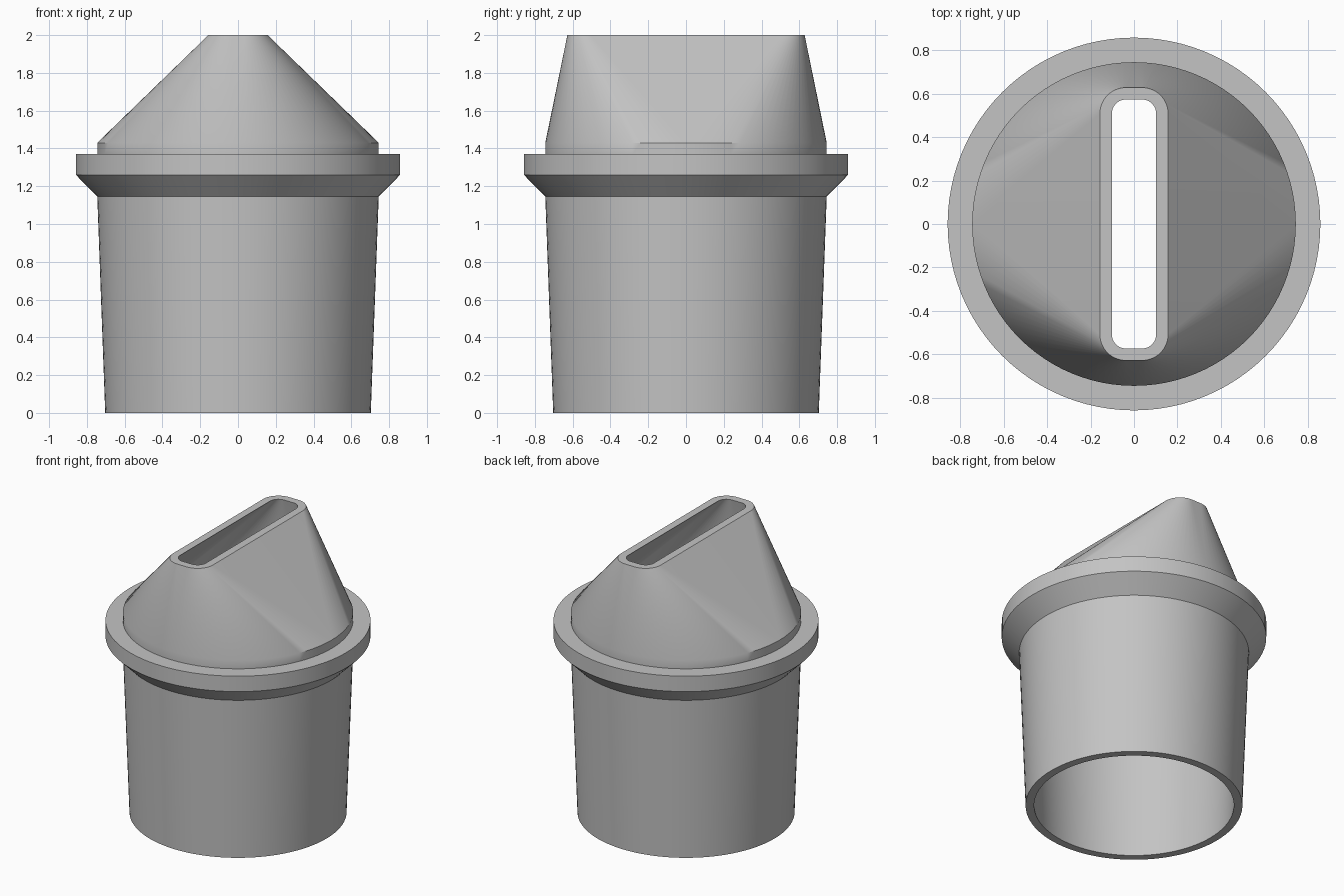
import bpy, bmesh, math

cube = bpy.data.objects.get("Cube")
if cube:
    bpy.data.objects.remove(cube, do_unlink=True)

STEPS = 24  # segments per quarter turn

grey = bpy.data.materials.new("plain grey")
grey.use_nodes = True
colour = (0.55, 0.55, 0.55, 1)
grey.diffuse_color = colour
grey.node_tree.nodes["Principled BSDF"].inputs["Base Color"].default_value = colour


def ring(z, radius, cx=0, cy=0):
    """Rounded rectangle: four quarter arcs centred on (+-cx, +-cy)."""
    points = []
    for q, (sx, sy) in enumerate([(1, 1), (-1, 1), (-1, -1), (1, -1)]):
        for i in range(STEPS + 1):
            a = math.pi / 2 * (q + i / STEPS)
            points.append((sx * cx + radius * math.cos(a),
                           sy * cy + radius * math.sin(a), z))
    return points


# Outer wall, collar and slotted nozzle, then back down the inner wall
rings = [
    ring(0, 0.703),
    ring(1.145, 0.745),
    ring(1.26, 0.858),
    ring(1.37, 0.858),
    ring(1.37, 0.745),
    ring(1.43, 0.745),
    ring(2.0, 0.12, 0.037, 0.508),
    ring(2.0, 0.065, 0.037, 0.508),
    ring(1.41, 0.69),
    ring(1.145, 0.69),
    ring(0, 0.648),
]

bm = bmesh.new()
loops = [[bm.verts.new(p) for p in r] for r in rings]
count = len(loops[0])
for k, lower in enumerate(loops):
    upper = loops[(k + 1) % len(loops)]
    for i in range(count):
        j = (i + 1) % count
        bm.faces.new((lower[i], lower[j], upper[j], upper[i]))

# Round rings have doubled quarter points; merging leaves flat triangles
bmesh.ops.remove_doubles(bm, verts=bm.verts, dist=0.0001)
bmesh.ops.recalc_face_normals(bm, faces=bm.faces)
mesh = bpy.data.meshes.new("slot_nozzle_adapter")
bm.to_mesh(mesh)
bm.free()
mesh.materials.append(grey)

adapter = bpy.data.objects.new("slot_nozzle_adapter", mesh)
bpy.context.collection.objects.link(adapter)
bpy.ops.object.select_all(action="DESELECT")
adapter.select_set(True)
bpy.context.view_layer.objects.active = adapter
bpy.ops.object.shade_smooth_by_angle(angle=math.radians(35))
